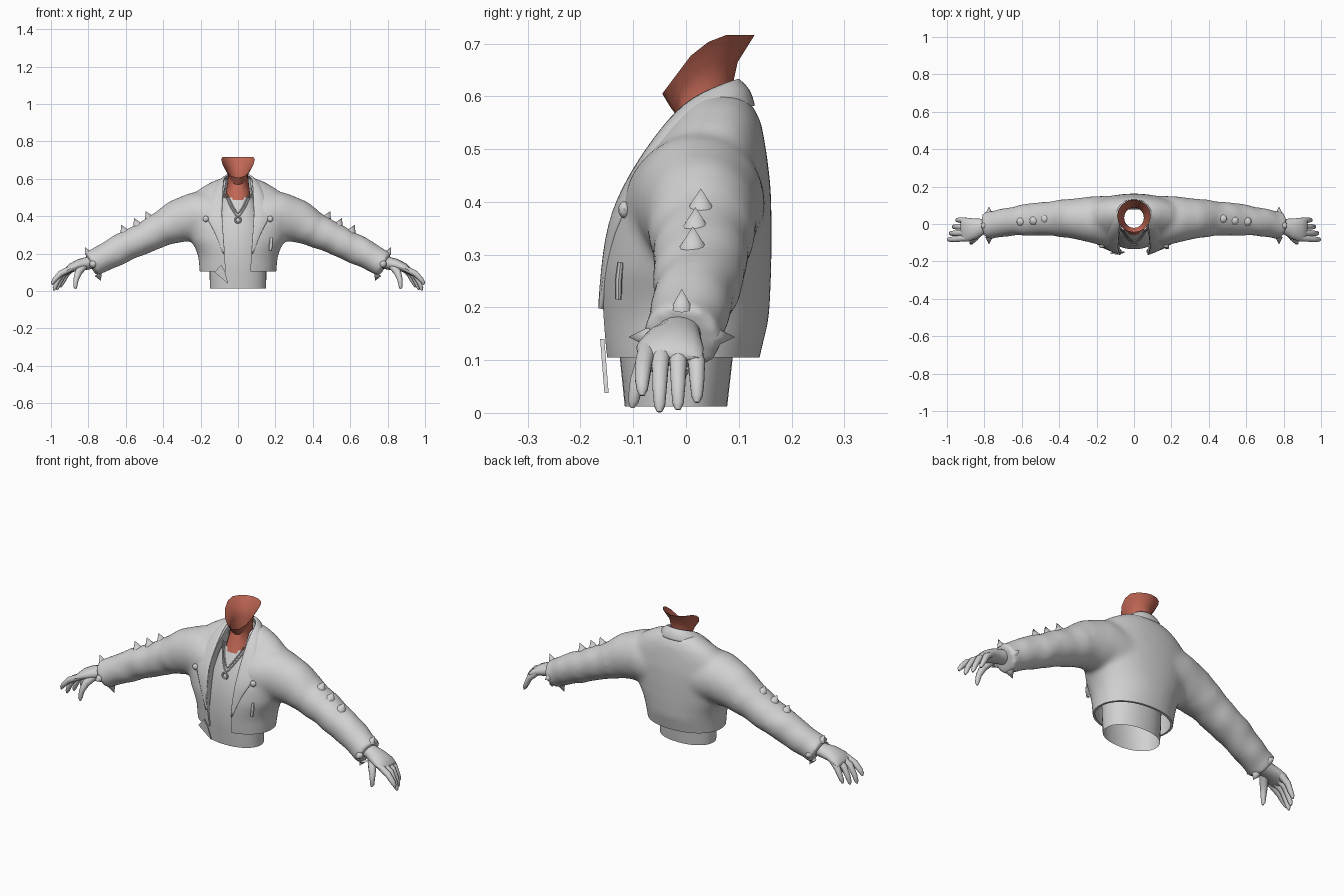
import bpy, bmesh, math
from mathutils import Vector, Matrix

if "Cube" in bpy.data.objects:
    bpy.data.objects.remove(bpy.data.objects["Cube"])

def material(name, rgb):
    m = bpy.data.materials.new(name)
    m.diffuse_color = (*rgb, 1)
    m.use_nodes = True
    m.node_tree.nodes["Principled BSDF"].inputs["Base Color"].default_value = m.diffuse_color
    return m

GREY = material("cloth_grey", (0.64, 0.64, 0.64))
SKIN = material("skin_red", (0.53, 0.135, 0.09))
POW = 2.15

def finish(name, bm, mat, angle=40):
    bmesh.ops.recalc_face_normals(bm, faces=bm.faces)
    me = bpy.data.meshes.new(name)
    bm.to_mesh(me)
    bm.free()
    ob = bpy.data.objects.new(name, me)
    bpy.context.collection.objects.link(ob)
    me.materials.append(mat)
    smooth(me, angle)
    return ob

def smooth(me, angle):
    me.polygons.foreach_set("use_smooth", [True] * len(me.polygons))
    me.set_sharp_from_angle(angle=math.radians(angle))

def loft(bm, rings, caps=True):
    vs = [[bm.verts.new(p) for p in r] for r in rings]
    n = len(rings[0])
    for a, b in zip(vs, vs[1:]):
        for i in range(n):
            j = (i + 1) % n
            bm.faces.new((a[i], a[j], b[j], b[i]))
    if caps:
        bm.faces.new(vs[0])
        bm.faces.new(vs[-1])

def oval(z, hx, yf, yb, n=36, p=POW, zb=None):
    """Horizontal ring; z at the front may rise to zb at the sides and back."""
    pts = []
    for i in range(n):
        t = math.tau * i / n
        c, s = math.cos(t), math.sin(t)
        x = hx * math.copysign(abs(c) ** (2 / p), c)
        k = math.copysign(abs(s) ** (2 / p), s)
        d = (k + 1) / 2
        rise = 0 if zb is None else (zb - z) * min(1, 2.1 * d, .8 + .65 * (d - .37))
        pts.append((x, (yf + yb) / 2 + k * (yb - yf) / 2, z + rise))
    return pts

def tube(bm, path, radii, n=12, wrinkle=0.0):
    """Sweep ovals (thickness, width across y) along a path."""
    path = [Vector(p) for p in path]
    rings = []
    for i, c in enumerate(path):
        t = (path[min(i + 1, len(path) - 1)] - path[max(i - 1, 0)]).normalized()
        nrm = t.cross(Vector((0, 1, 0))).normalized()
        w = nrm.cross(t)
        a, b = radii[i]
        ring = []
        for k in range(n):
            th = math.tau * k / n
            f = 1
            if abs(c.x) > 0.38:
                u = abs(c.x)
                f += wrinkle * (math.sin(u * 62 + 3 * math.sin(th)) + math.sin(u * 37 + 2 * math.cos(th)))
            ring.append(c + nrm * math.cos(th) * a * f + w * math.sin(th) * b * f)
        rings.append(ring)
    loft(bm, rings)

def interp(rows, v):
    for a, b in zip(rows, rows[1:]):
        if v <= b[0]:
            f = max(0, (v - a[0]) / (b[0] - a[0]))
            return [p + (q - p) * f for p, q in zip(a, b)]
    return list(rows[-1])

def front_y(rows, x, z):
    _, hx, yf, yb = interp(rows, z)
    u = min(1, abs(x) / hx)
    return (yf + yb) / 2 - (yb - yf) / 2 * (1 - u ** POW) ** (1 / POW)

# Profiles: height, half width, front y, back y
BODY = [(0.06, .203, -.148, .13), (.105, .206, -.157, .14), (.18, .212, -.164, .158),
        (.22, .225, -.167, .16), (.27, .252, -.166, .162), (.35, .275, -.152, .163), (.43, .285, -.119, .161),
        (.5, .262, -.074, .152), (.55, .2, -.037, .143), (.585, .14, -.004, .126), (.603, .09, .02, .108)]
SHIRT = [(.012, .15, -.116, .078), (.1, .152, -.125, .088), (.25, .15, -.135, .10),
         (.38, .13, -.105, .10), (.46, .10, -.07, .098), (.5, .08, -.048, .094)]
# Sleeve: x, y, z, half thickness, half width
SLEEVE = [(.10, .015, .39, .12, .135), (.16, .018, .395, .13, .134), (.22, .024, .40, .131, .126), (.32, .029, .373, .117, .108),
          (.42, .03, .324, .092, .096), (.52, .026, .276, .084, .089), (.60, .02, .238, .081, .083),
          (.68, .01, .198, .078, .076), (.75, -.003, .16, .071, .073), (.788, -.008, .14, .075, .077)]

# Jacket: body and sleeves fused, then hollowed and opened at the front
bm = bmesh.new()
loft(bm, [oval(*r) for r in BODY])
for s in (1, -1):
    rows = [interp(SLEEVE, .10 + .688 * i / 60) for i in range(61)]
    tube(bm, [(s * r[0], r[1], r[2]) for r in rows], [r[3:] for r in rows], 28, 0.02)
jacket = finish("jacket", bm, GREY)

bm = bmesh.new()
inner = [(z, hx - .012, yf + .012, yb - .012) for z, hx, yf, yb in BODY[:3]]
inner = [(0.0, *inner[0][1:])] + inner
inner += [(z, hx + .004, yf - .004, yb + .004) for z, hx, yf, yb in SHIRT[3:]]
inner += [(.55, .07, -.03, .096), (.75, .066, -.03, .096)]
loft(bm, [oval(*r) for r in inner])
cut_inner = finish("cavity_cutter", bm, GREY)

bm = bmesh.new()
side = [(.062, 0), (.066, .12), (.08, .3), (.086, .4), (.08, .5), (.062, .6), (.06, .75)]
outline = side + [(-x, z) for x, z in reversed(side)]
loft(bm, [[(x, y, z) for x, z in outline] for y in (-.4, .02)])
cut_front = finish("opening_cutter", bm, GREY)

bm = bmesh.new()
bmesh.ops.create_cube(bm, size=1, matrix=Matrix.Translation((0, 0, .005)) @ Matrix.Diagonal((.48, 1, .2, 1)))
cut_hem = finish("hem_cutter", bm, GREY)

m = jacket.modifiers.new("fuse", 'REMESH')
m.mode, m.voxel_size = 'VOXEL', 0.011
m = jacket.modifiers.new("soften", 'SMOOTH')
m.factor, m.iterations = 0.5, 20
for c in (cut_inner, cut_front, cut_hem):
    c.hide_render = True
    m = jacket.modifiers.new("cut", 'BOOLEAN')
    m.operation, m.solver, m.object = 'DIFFERENCE', 'EXACT', c
dg = bpy.context.evaluated_depsgraph_get()
made = bpy.data.meshes.new_from_object(jacket.evaluated_get(dg))
jacket.modifiers.clear()
jacket.data = made
made.materials.clear()
made.materials.append(GREY)
smooth(made, 50)
for c in (cut_inner, cut_front, cut_hem):
    bpy.data.objects.remove(c)

# Shirt and neck are open tubes
bm = bmesh.new()
loft(bm, [oval(*r) for r in SHIRT], caps=False)
finish("shirt", bm, GREY)
bm = bmesh.new()
neck = [(.485, .07, -.06, .092, .485), (.53, .062, -.038, .09, .54), (.568, .053, -.021, .088, .62),
        (.58, .062, -.03, .098, .665), (.605, .09, -.045, .13, .716)]
loft(bm, [oval(z, hx, yf, yb, 16, 2, zb) for z, hx, yf, yb, zb in neck], caps=False)
finish("neck", bm, SKIN)

# Collar running round the neck and down into both lapels
back_in = [(0, .1, .63), (.045, .091, .628), (.073, .045, .61), (.078, -.008, .582)]
back_out = [(0, .13, .582), (.07, .117, .58), (.118, .05, .57), (.135, -.02, .535)]
fr_in = [(.082, .5), (.086, .42), (.082, .34), (.07, .2)]
fr_out = [(.145, .47), (.178, .395), (.125, .33), (.078, .195)]
lay = lambda pts: [(x, front_y(BODY, x, z) - .003, z) for x, z in pts]
half = []
for i, (a, b) in enumerate(zip(back_in + lay(fr_in), back_out + lay(fr_out))):
    a, b = Vector(a), Vector(b)
    c = (a + b) / 2
    out = Vector((c.x, c.y - .04, .06)).normalized()
    half.append((a, c + out * (b - a).length * (.17 if i < 4 else .09), b))
flip = Vector((-1, 1, 1))
strip = [[v * flip for v in row] for row in half[:0:-1]] + half
bm = bmesh.new()
cols = [[bm.verts.new(v) for v in row] for row in strip]
for p, q in zip(cols, cols[1:]):
    for i in range(2):
        bm.faces.new((p[i], p[i + 1], q[i + 1], q[i]))
ob = finish("collar_and_lapels", bm, GREY, 50)
m = ob.modifiers.new("round", 'SUBSURF')
m.levels = m.render_levels = 2
m = ob.modifiers.new("thickness", 'SOLIDIFY')
m.thickness, m.offset = 0.01, 0

for s, tag in ((1, "right"), (-1, "left")):
    # Lapel snap
    bm = bmesh.new()
    bmesh.ops.create_uvsphere(bm, u_segments=12, v_segments=8, radius=.016, matrix=Matrix.Translation(
        (s * .172, front_y(BODY, .172, .385) - .007, .385)) @ Matrix.Diagonal((1, .7, 1, 1)))
    finish("lapel_snap_" + tag, bm, GREY)

    # Hand: palm, four fingers and a thumb
    bm = bmesh.new()
    tube(bm, [(s * x, y, z) for x, y, z in ((.75, -.01, .16), (.81, -.015, .147), (.85, -.024, .139),
         (.89, -.03, .124), (.915, -.031, .11), (.925, -.031, .104))],
         [(.036, .04), (.034, .043), (.031, .055), (.024, .064), (.015, .062), (.006, .057)], 16)
    for y, tx, tz in ((-.083, 1.0, .033), (-.05, .99, .002), (-.015, .974, .006), (.021, .955, .02)):
        tube(bm, [(s * .875, y * .8 - .005, .129), (s * (.75 * tx + .2), y * .97, .092),
                  (s * (tx - .021), y, tz * .5 + .045), (s * (tx - .009), y, tz + .012), (s * (tx - .006), y, tz)],
             [(.016, .018), (.016, .0165), (.013, .014), (.01, .011), (.004, .005)], 10)
    tube(bm, [(s * x, y, z) for x, y, z in ((.825, -.04, .135), (.853, -.075, .10), (.866, -.093, .06),
         (.87, -.1, .022), (.868, -.102, .01))],
         [(.022, .022), (.02, .02), (.014, .014), (.01, .011), (.004, .004)], 10)
    finish("hand_" + tag, bm, GREY, 60)

    # Sleeve studs and cuff spikes
    bm = bmesh.new()
    up = Vector((s * .43, 0, .9)).normalized()
    ax = Vector((0, 1, 0))
    spots = []
    for x, y in ((.44, .028), (.505, .018), (.575, .013)):
        r = interp(SLEEVE, x)
        spots.append((Vector((s * x, y, r[2])) + up * (r[3] - .01), up, .025, .043))
    cuff = Vector((s * .775, -.008, .144))
    for d in (up, -up, ax, -ax):
        spots.append((cuff + d * .061, d, .02, .04))
    for pos, d, rad, h in spots:
        mat = Matrix.Translation(pos + d * h / 2) @ d.to_track_quat('Z', 'Y').to_matrix().to_4x4()
        bmesh.ops.create_cone(bm, cap_ends=True, segments=12, radius1=rad, radius2=0, depth=h, matrix=mat)
    finish("sleeve_spikes_" + tag, bm, GREY, 50)

# Two necklace strands and a ring pendant
for name, w, low in (("necklace_outer", .074, .395), ("necklace_inner", .06, .415)):
    cu = bpy.data.curves.new(name, 'CURVE')
    cu.dimensions, cu.bevel_depth, cu.bevel_resolution = '3D', .0035, 1
    sp = cu.splines.new('POLY')
    sp.points.add(12)
    for i, p in enumerate(sp.points):
        u = i / 6 - 1
        z = low + (.52 - low) * abs(u) ** 1.3
        p.co = (w * u, front_y(SHIRT, w * u * .9, z) - .004, z, 1)
    cu.materials.append(GREY)
    bpy.context.collection.objects.link(bpy.data.objects.new(name, cu))
bm = bmesh.new()
rings = []
for i in range(17):
    t = math.tau * i / 16
    rings.append([((.015 + .005 * math.cos(q)) * math.cos(t), -.111 + .005 * math.sin(q),
                   .38 + (.015 + .005 * math.cos(q)) * math.sin(t)) for q in (0, 1.05, 2.09, 3.14, 4.19, 5.24)])
loft(bm, rings, caps=False)
bmesh.ops.remove_doubles(bm, verts=bm.verts, dist=1e-5)
finish("pendant", bm, GREY)

# Pocket zip pull and loose belt tip
bm = bmesh.new()
y = front_y(BODY, .175, .25)
tube(bm, [(.178, y - .003, .285), (.177, y - .007, .25), (.173, y - .007, .215)],
     [(.008, .006), (.01, .007), (.008, .006)], 8)
finish("zip_pull", bm, GREY)
bm = bmesh.new()
tip = [(-.125, .10), (-.09, .14), (-.07, .105), (-.052, .038)]
loft(bm, [[(x, yy + (.105 - z) * .08, z) for x, z in tip] for yy in (-.16, -.152)])
finish("belt_tip", bm, GREY)
